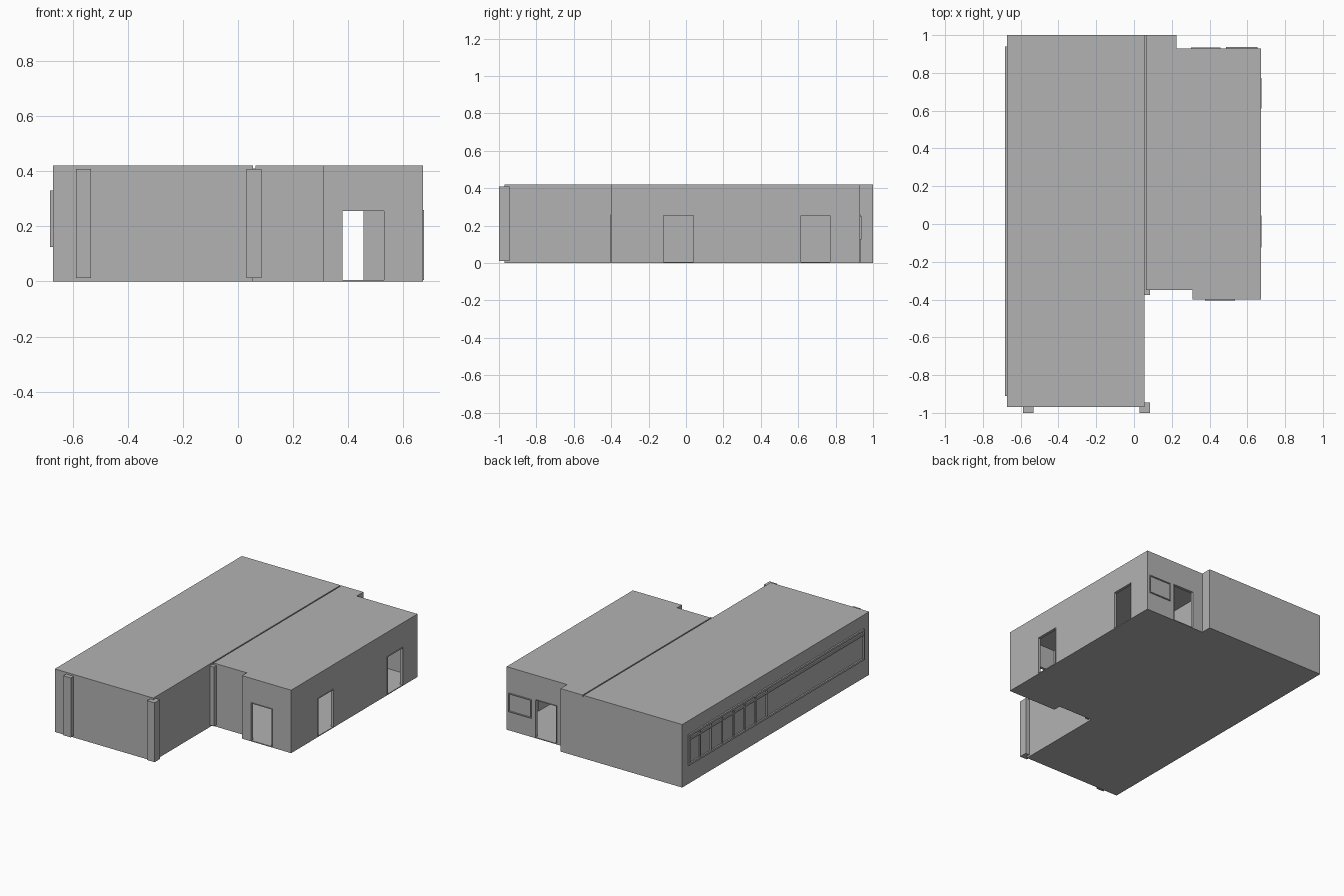
import bpy, bmesh

cube = bpy.data.objects.get("Cube")
if cube:
    bpy.data.objects.remove(cube, do_unlink=True)

grey = bpy.data.materials.new("plain_grey")
grey.use_nodes = True
grey.diffuse_color = (0.45, 0.45, 0.45, 1)
grey.node_tree.nodes["Principled BSDF"].inputs["Base Color"].default_value = (0.45, 0.45, 0.45, 1)

FLOOR, EAVES, TOP, DOOR_TOP = 0.006, 0.41, 0.42, 0.255
W, E, S, N = -0.672, 0.672, -0.97, 1.0      # outer limits
MID, WING_S, WING_N = 0.055, -0.40, 0.93    # hall side, wing front and back
PORCH = -0.35


def finish(name, bm):
    mesh = bpy.data.meshes.new(name)
    bm.to_mesh(mesh)
    bm.free()
    obj = bpy.data.objects.new(name, mesh)
    bpy.context.collection.objects.link(obj)
    mesh.materials.append(grey)
    return obj


def box(name, x0, x1, y0, y1, z0, z1):
    bm = bmesh.new()
    bmesh.ops.create_cube(bm, size=1)
    for v in bm.verts:
        v.co = [lo if c < 0 else hi for c, lo, hi in zip(v.co, (x0, y0, z0), (x1, y1, z1))]
    return finish(name, bm)


def slab(name, outline, z0, z1):
    bm = bmesh.new()
    face = bm.faces.new([bm.verts.new((x, y, z0)) for x, y in outline])
    up = bmesh.ops.extrude_face_region(bm, geom=[face])["geom"]
    for v in up:
        if isinstance(v, bmesh.types.BMVert):
            v.co.z = z1
    bmesh.ops.recalc_face_normals(bm, faces=bm.faces)
    return finish(name, bm)


def apply(obj, kind, **settings):
    mod = obj.modifiers.new(kind.lower(), kind)
    for key, value in settings.items():
        setattr(mod, key, value)
    bpy.context.view_layer.objects.active = obj
    bpy.ops.object.modifier_apply(modifier=mod.name)


# Floor and the two roof slabs, with a narrow joint between the roofs
hall = [(W, S), (MID, S), (MID, N), (W, N)]
wing = [(0.31, PORCH), (0.31, WING_S), (E, WING_S), (E, WING_N), (0.225, WING_N), (0.225, N)]
outline = [(W, S), (MID, S), (MID, PORCH)] + wing + [(W, N)]
slab("floor", outline, 0, FLOOR)
slab("hall_roof", hall, EAVES, TOP)
joint = MID + 0.008
slab("wing_roof", [(joint, PORCH)] + wing + [(joint, N)], EAVES, TOP)

# Outer walls as one thin ring
bm = bmesh.new()
low = [bm.verts.new((x, y, FLOOR)) for x, y in outline]
high = [bm.verts.new((x, y, EAVES)) for x, y in outline]
for i in range(len(outline)):
    j = (i + 1) % len(outline)
    bm.faces.new((low[i], low[j], high[j], high[i]))
walls = finish("outer_walls", bm)
apply(walls, 'SOLIDIFY', thickness=0.015, offset=-1, use_even_offset=True)
box("partition_wall", MID - 0.008, joint + 0.008, PORCH, N - 0.015, FLOOR, EAVES)

# Door openings with thin linings that stand just proud of the wall
T, OUT = 0.004, 0.004
doors = {
    "front_door": ("y", 0.38, 0.53, WING_S, -1),
    "back_door": ("y", 0.305, 0.455, WING_N, 1),
    "side_door_front": ("x", -0.12, 0.04, E, 1),
    "side_door_back": ("x", 0.615, 0.77, E, 1),
}


def across(name, axis, a0, a1, d0, d1, z0, z1):
    d0, d1 = sorted((d0, d1))
    if axis == "y":
        return box(name, a0, a1, d0, d1, z0, z1)
    return box(name, d0, d1, a0, a1, z0, z1)


for name, (axis, a0, a1, wall, side) in doors.items():
    cutter = across("cutter", axis, a0, a1, wall - 0.03, wall + 0.03, -0.05, DOOR_TOP)
    cutter.hide_render = True
    apply(walls, 'BOOLEAN', operation='DIFFERENCE', object=cutter, solver='EXACT')
    bpy.data.objects.remove(cutter, do_unlink=True)
    near, far = wall + side * OUT, wall - side * 0.015
    across(name + "_jamb_a", axis, a0 - T, a0, near, far, FLOOR, DOOR_TOP + T)
    across(name + "_jamb_b", axis, a1, a1 + T, near, far, FLOOR, DOOR_TOP + T)
    across(name + "_head", axis, a0, a1, near, far, DOOR_TOP, DOOR_TOP + T)

# Corner pillars
P0, P1 = 0.012, 0.408
box("front_pillar", -0.588, -0.533, -1, S + 0.005, P0, P1)
box("corner_pillar", 0.03, 0.085, -1, -0.945, P0, P1)
box("porch_pillar", 0.03, 0.085, -0.375, -0.32, P0, P1)


# Windows: raised frame bars around flush glass
def frame(name, axis, a0, a1, z0, z1, wall, out, bar):
    for label, b0, b1, c0, c1 in (
            ("sill", a0, a1, z0, z0 + bar), ("head", a0, a1, z1 - bar, z1),
            ("end_a", a0, a0 + bar, z0 + bar, z1 - bar),
            ("end_b", a1 - bar, a1, z0 + bar, z1 - bar)):
        across(name + "_" + label, axis, b0, b1, wall, out, c0, c1)


frame("long_window", "x", -0.91, 0.94, 0.125, 0.33, W, W - 0.01, 0.012)
box("long_window_transom", W - 0.008, W, -0.898, 0.928, 0.288, 0.296)
for k in range(1, 8):
    y = 0.935 - 0.117 * k
    box(f"long_window_mullion_{k}", W - 0.008, W, y - 0.004, y + 0.004, 0.137, 0.318)
frame("back_window", "y", 0.488, 0.655, 0.125, 0.25, WING_N, WING_N + 0.007, 0.006)
